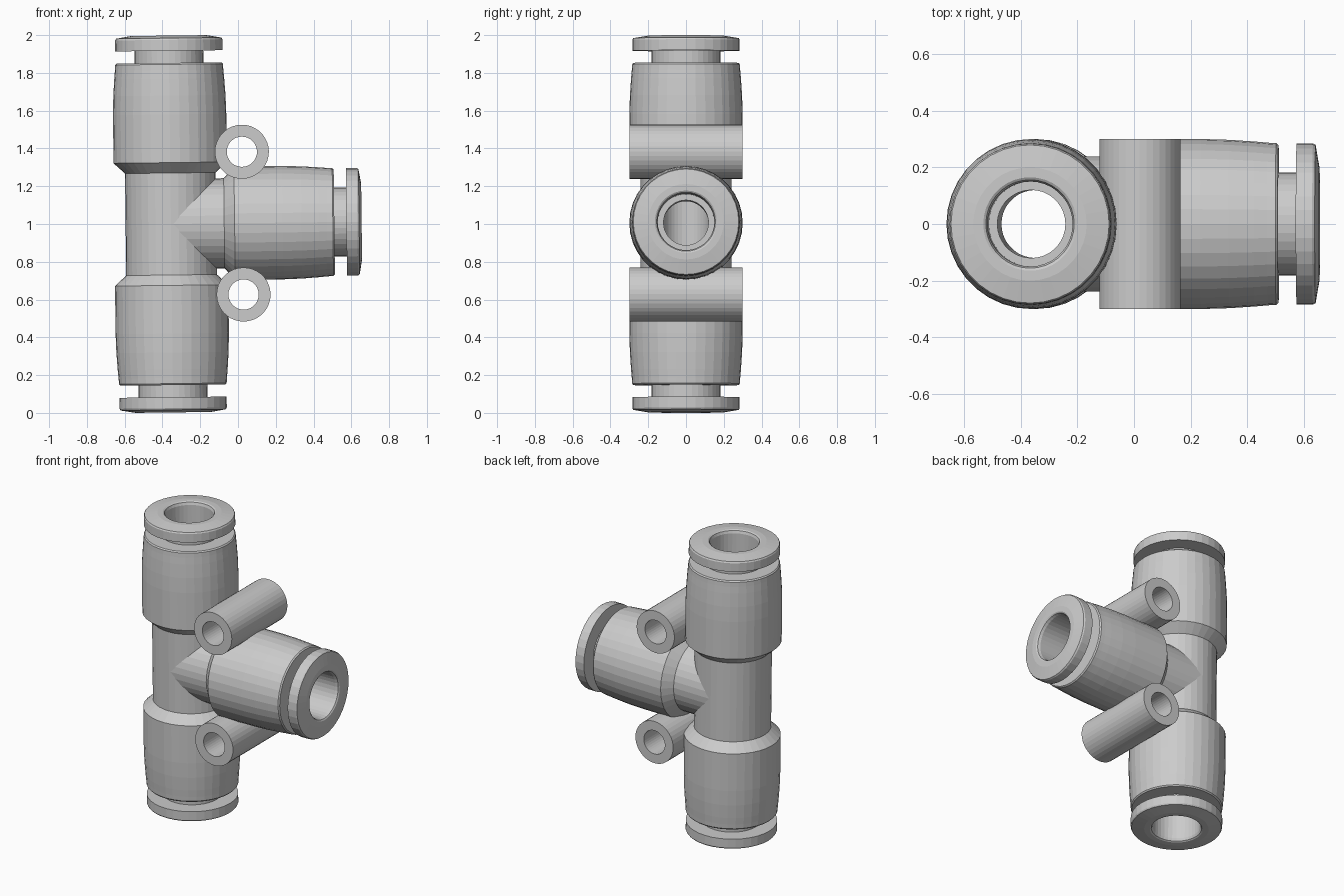
import bpy, bmesh
from math import pi, sin, cos
from mathutils import Matrix

if "Cube" in bpy.data.objects:
    bpy.data.objects.remove(bpy.data.objects["Cube"])

SIDES = 36
T, R = Matrix.Translation, Matrix.Rotation


def lathe(name, profile, matrix, sides=SIDES, ring=False):
    """Turn (height, radius) points about local z; ring=True closes the profile, else ends are capped."""
    bm = bmesh.new()
    loops = [[bm.verts.new((r * cos(2 * pi * i / sides), r * sin(2 * pi * i / sides), h))
              for i in range(sides)] for h, r in profile]
    pairs = list(zip(loops, loops[1:]))
    if ring:
        pairs.append((loops[-1], loops[0]))
    else:
        bm.faces.new(loops[0])
        bm.faces.new(loops[-1])
    for a, b in pairs:
        for i in range(sides):
            j = (i + 1) % sides
            bm.faces.new((a[i], a[j], b[j], b[i]))
    bm.transform(matrix)
    bmesh.ops.recalc_face_normals(bm, faces=bm.faces)
    mesh = bpy.data.meshes.new(name)
    bm.to_mesh(mesh)
    bm.free()
    obj = bpy.data.objects.new(name, mesh)
    bpy.context.collection.objects.link(obj)
    return obj


def combine(target, other, operation):
    """Apply a boolean and discard the operand."""
    mod = target.modifiers.new("boolean", 'BOOLEAN')
    mod.operation, mod.solver, mod.object = operation, 'EXACT', other
    bpy.context.view_layer.objects.active = target
    bpy.ops.object.modifier_apply(modifier=mod.name)
    bpy.data.objects.remove(other)


# The whole fitting leans very slightly about y
base = T((-0.355, 0, 1.0)) @ R(-0.012, 4, 'Y')
side = base @ T((0.012, 0, 0)) @ R(pi / 2, 4, 'Y')
down = base @ R(pi, 4, 'X')

# Socket outline from the junction outwards
socket = [(0.27, 0.24), (0.325, 0.3), (0.58, 0.3), (0.68, 0.297), (0.77, 0.291),
          (0.815, 0.287), (0.845, 0.285), (0.853, 0.278)]

# Main run and side branch bodies
body = lathe("tee_body", [(-h, r) for h, r in reversed(socket)] + socket, base)
branch_profile = [(0, 0.239), (0.27, 0.239)] + socket[1:]
combine(body, lathe("branch", branch_profile, side), 'UNION')

# Mounting sleeves in the two corners
sleeves = [base @ T((0.38, 0, s * 0.378)) @ R(pi / 2, 4, 'X') for s in (1, -1)]
for m in sleeves:
    combine(body, lathe("sleeve", [(-0.3, 0.143), (0.3, 0.143)], m), 'UNION')
for m in sleeves:
    combine(body, lathe("sleeve_hole", [(-0.4, 0.08), (0.4, 0.08)], m), 'DIFFERENCE')

# Bores
half_bore = [(0.6, 0.12), (0.6, 0.165), (1.1, 0.165)]
combine(body, lathe("run_bore", [(-h, r) for h, r in reversed(half_bore)] + half_bore, base), 'DIFFERENCE')
combine(body, lathe("branch_bore", [(0, 0.119), (0.6, 0.119)] + half_bore[1:], side), 'DIFFERENCE')

# Release collars pushed into each socket
collar = [(0.59, 0.15), (0.59, 0.182), (0.917, 0.182), (0.917, 0.284), (0.975, 0.284), (0.984, 0.279),
          (0.9975, 0.2), (0.9975, 0.165), (0.992, 0.156), (0.975, 0.15)]
for name, m in (("top_collar", base), ("bottom_collar", down), ("side_collar", side)):
    lathe(name, collar, m, ring=True)
